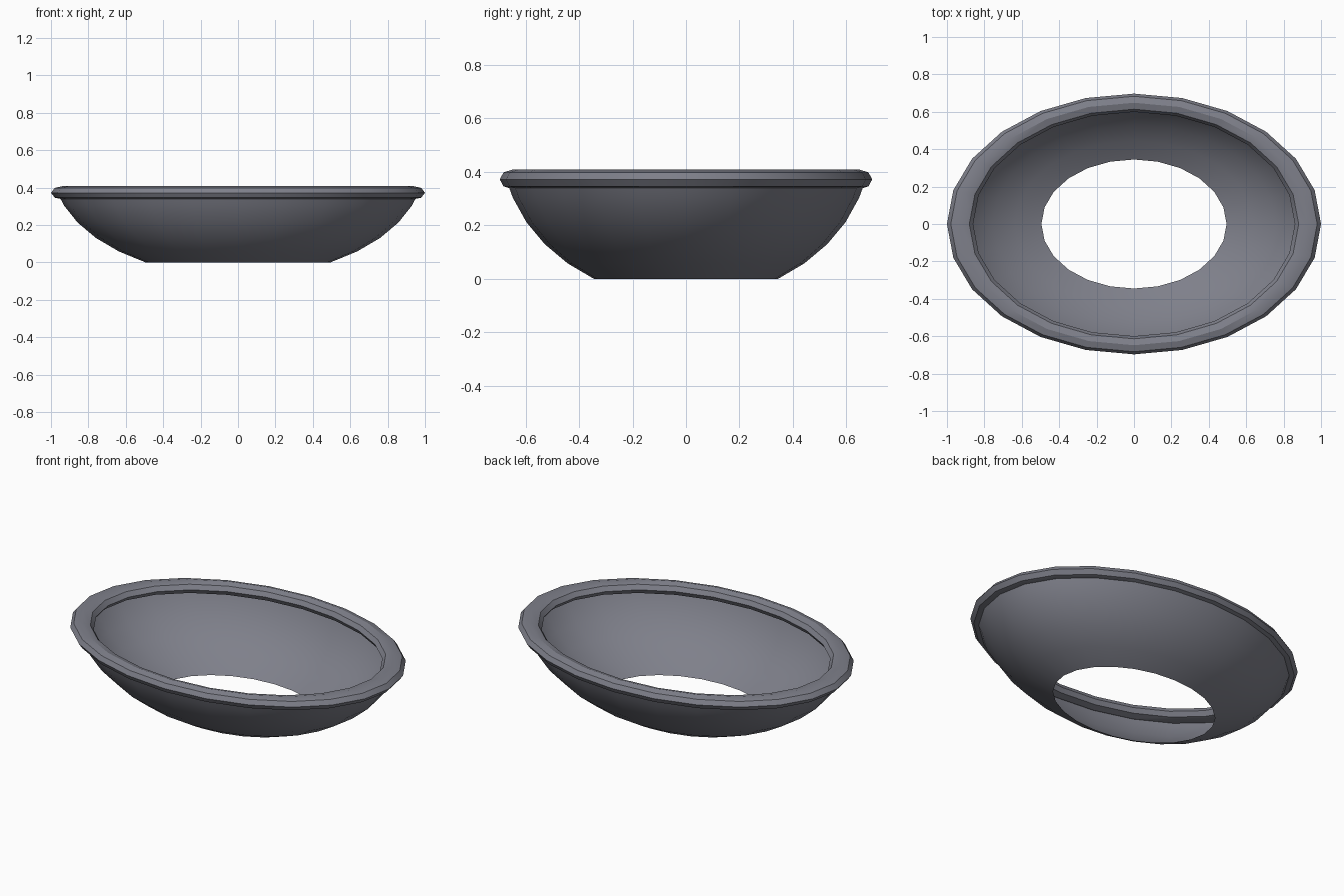
import bpy, math

cube = bpy.data.objects.get("Cube")
if cube:
    bpy.data.objects.remove(cube, do_unlink=True)

SEGMENTS = 24
Y_SCALE = 0.697

grey = bpy.data.materials.new("slate grey")
COLOUR = (0.21, 0.215, 0.255, 1)
grey.diffuse_color = COLOUR
grey.use_nodes = True
grey.node_tree.nodes["Principled BSDF"].inputs["Base Color"].default_value = COLOUR


def lathe(name, profile, closed):
    """Sweep an (r, z) profile around an ellipse."""
    n = len(profile)
    verts = []
    for i in range(SEGMENTS):
        a = math.tau * i / SEGMENTS
        verts += [(r * math.cos(a), Y_SCALE * r * math.sin(a), z) for r, z in profile]
    faces = []
    for i in range(SEGMENTS):
        p, q = i * n, (i + 1) % SEGMENTS * n
        for j in range(n if closed else n - 1):
            k = (j + 1) % n
            faces.append((p + j, q + j, q + k, p + k))
    mesh = bpy.data.meshes.new(name)
    mesh.from_pydata(verts, [], faces)
    mesh.materials.append(grey)
    obj = bpy.data.objects.new(name, mesh)
    bpy.context.collection.objects.link(obj)
    return obj


# Open-bottomed bowl: a band of a squashed sphere, ending inside the rim
H = 0.58
arc = [(0.99 * math.sin(math.radians(d)), H * (math.cos(math.radians(30)) - math.cos(math.radians(d))))
       for d in (30, 40, 50, 60, 70, 76)]
bowl = lathe("bowl", arc, False)

# Rim: flattened eight-sided ring
ring = [(0.93 + 0.07 * math.cos(math.tau * k / 8), 0.372 + 0.037 * math.sin(math.tau * k / 8))
        for k in range(8)]
rim = lathe("rim", ring, True)

# Smooth bowl, crisp rim
bpy.ops.object.select_all(action='DESELECT')
bowl.select_set(True)
rim.select_set(True)
bpy.context.view_layer.objects.active = bowl
bpy.ops.object.shade_smooth_by_angle(angle=math.radians(30))
